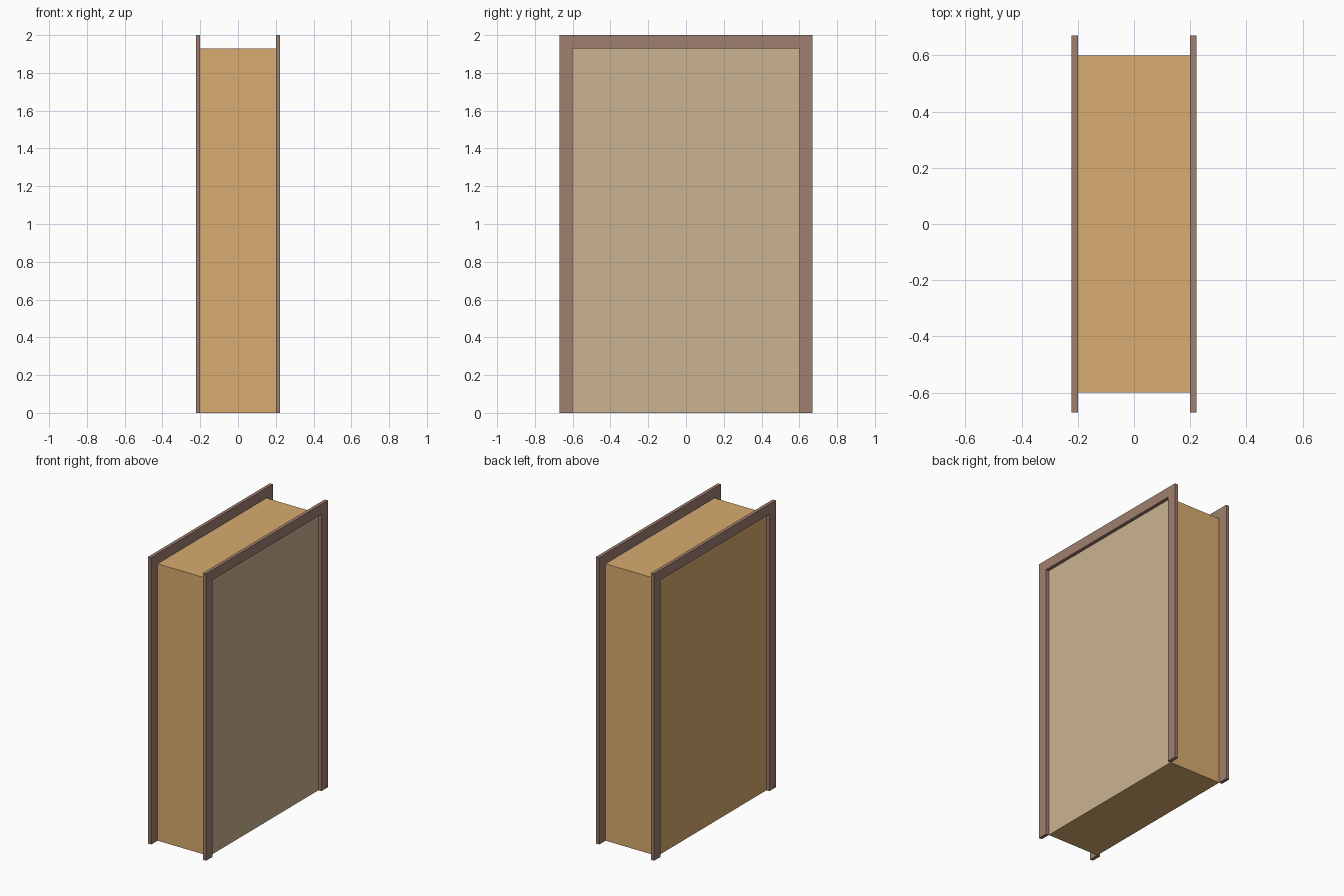
import bpy
import bmesh

if "Cube" in bpy.data.objects:
    bpy.data.objects.remove(bpy.data.objects["Cube"])

HALF_W, HEIGHT, DEPTH = 0.60, 1.93, 0.20    # door opening and half wall depth
TRIM, TRIM_T, PANEL_T = 0.07, 0.023, 0.005  # casing width, thickness, door skin


def material(name, rgb):
    mat = bpy.data.materials.new(name)
    mat.diffuse_color = (*rgb, 1)
    mat.use_nodes = True
    mat.node_tree.nodes["Principled BSDF"].inputs["Base Color"].default_value = mat.diffuse_color
    return mat


def finish(name, bm, mat):
    bmesh.ops.recalc_face_normals(bm, faces=bm.faces)
    mesh = bpy.data.meshes.new(name)
    bm.to_mesh(mesh)
    bm.free()
    mesh.materials.append(mat)
    obj = bpy.data.objects.new(name, mesh)
    bpy.context.collection.objects.link(obj)
    return obj


def extrude_profile(name, points, x0, x1, mat):
    """Extrude a (y, z) outline along x."""
    bm = bmesh.new()
    face = bm.faces.new([bm.verts.new((x0, y, z)) for y, z in points])
    new = bmesh.ops.extrude_face_region(bm, geom=[face])["geom"]
    verts = [v for v in new if isinstance(v, bmesh.types.BMVert)]
    bmesh.ops.translate(bm, verts=verts, vec=(x1 - x0, 0, 0))
    return finish(name, bm, mat)


wood = material("warm_wood", (0.69, 0.41, 0.16))
beige = material("beige_panel", (0.60, 0.45, 0.28))
brown = material("brown_trim", (0.35, 0.21, 0.16))

opening = [(-HALF_W, 0), (HALF_W, 0), (HALF_W, HEIGHT), (-HALF_W, HEIGHT)]

# Deep door block and the paler panel on its right side
extrude_profile("door_block", opening, -DEPTH, DEPTH - PANEL_T, wood)
extrude_profile("door_panel", opening, DEPTH - PANEL_T, DEPTH, beige)

# Three-sided casing on both sides, open at the floor
ow, oh = HALF_W + TRIM, HEIGHT + TRIM
arch = [(-ow, 0), (-HALF_W, 0), (-HALF_W, HEIGHT), (HALF_W, HEIGHT),
        (HALF_W, 0), (ow, 0), (ow, oh), (-ow, oh)]
for side, name in ((1, "right_casing"), (-1, "left_casing")):
    extrude_profile(name, arch, side * DEPTH, side * (DEPTH + TRIM_T), brown)
